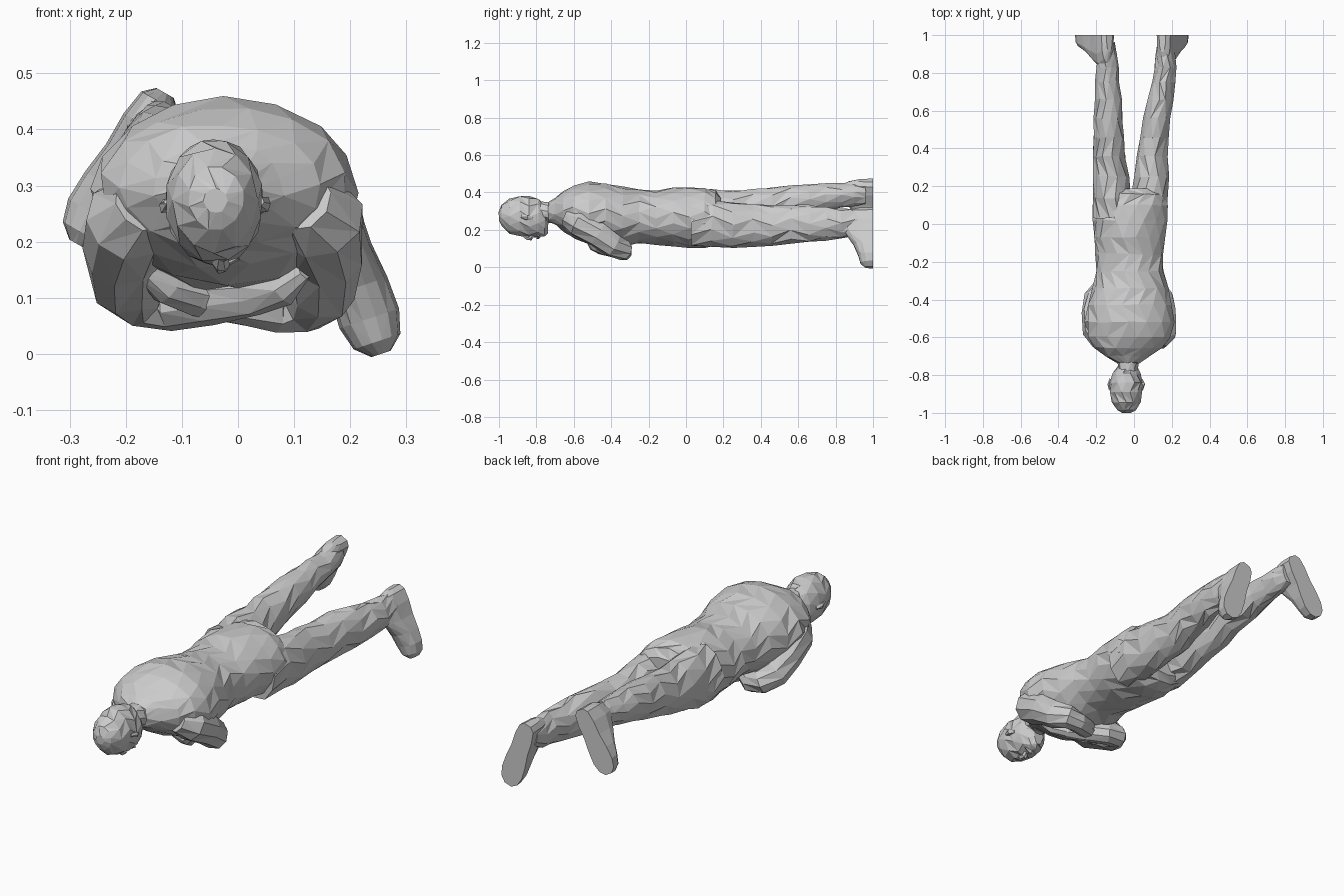
import bpy, bmesh, math, random
from mathutils import Vector

random.seed(4)


def skin(name, rings, jitter=0.004):
    """Bridge equal-sized point rings into a closed, faceted triangle mesh."""
    bm = bmesh.new()
    loops = []
    for ring in rings:
        loops.append([bm.verts.new(Vector(p) + Vector([random.uniform(-jitter, jitter)
                                                       for _ in range(3)])) for p in ring])
    n = len(loops[0])
    for a, b in zip(loops, loops[1:]):
        for i in range(n):
            j = (i + 1) % n
            if random.random() < 0.5:
                bm.faces.new((a[i], a[j], b[j]))
                bm.faces.new((a[i], b[j], b[i]))
            else:
                bm.faces.new((a[i], a[j], b[i]))
                bm.faces.new((a[j], b[j], b[i]))
    bm.faces.new(loops[0])
    bm.faces.new(loops[-1])
    bmesh.ops.recalc_face_normals(bm, faces=bm.faces)
    mesh = bpy.data.meshes.new(name)
    bm.to_mesh(mesh)
    bm.free()
    obj = bpy.data.objects.new(name, mesh)
    bpy.context.collection.objects.link(obj)
    return obj


def body(name, sections, sides=14, jitter=0.004):
    """Sections along y: (y, x min, x max, z min, z max)."""
    rings = []
    for k, (y, x0, x1, z0, z1) in enumerate(sections):
        ring = []
        for i in range(sides):
            a = 2 * math.pi * (i + 0.5 * (k % 2)) / sides
            ring.append(((x0 + x1) / 2 + (x1 - x0) / 2 * math.cos(a), y,
                         (z0 + z1) / 2 + (z1 - z0) / 2 * math.sin(a)))
        rings.append(ring)
    return skin(name, rings, jitter)


def limb(name, path, sides=9):
    """Tube along points (x, y, z, radius)."""
    pts = [Vector(p[:3]) for p in path]
    rings = []
    for k, p in enumerate(pts):
        t = pts[min(k + 1, len(pts) - 1)] - pts[max(k - 1, 0)]
        q = t.to_track_quat('Z', 'Y')
        r = path[k][3]
        rings.append([p + q @ Vector((r * math.cos(2 * math.pi * i / sides),
                                      r * math.sin(2 * math.pi * i / sides), 0))
                      for i in range(sides)])
    return skin(name, rings, 0.003)


def foot(name, heel, toe):
    """Shoe with a flat sole on y = 1, running from heel to toe in x and z."""
    h, t = Vector((heel[0], 0, heel[1])), Vector((toe[0], 0, toe[1]))
    side = (t - h).normalized().cross(Vector((0, 1, 0)))
    rings = []
    for s, w, up in ((0, .018, .09), (.06, .038, .15), (.22, .046, .18), (.42, .046, .15),
                     (.62, .054, .105), (.8, .056, .08), (.93, .044, .068), (1, .018, .045)):
        c = h.lerp(t, s)
        rings.append([c + side * (w * math.cos(math.pi * i / 7))
                      + Vector((0, 1 - up * math.sin(math.pi * i / 7) ** 0.7, 0))
                      for i in range(8)])
    return skin(name, rings, 0)


# Torso and hips, lying face down
body("torso", [
    (-.735, -.09, .03, .24, .35), (-.70, -.15, .08, .225, .375), (-.655, -.21, .15, .19, .41),
    (-.60, -.245, .195, .155, .44), (-.52, -.26, .215, .125, .457), (-.43, -.25, .205, .11, .45),
    (-.34, -.22, .18, .11, .432), (-.25, -.20, .158, .125, .415), (-.16, -.203, .155, .118, .412),
    (-.07, -.212, .165, .11, .425), (.02, -.218, .175, .105, .43), (.10, -.22, .182, .103, .424),
    (.16, -.205, .17, .115, .41), (.185, -.17, .14, .15, .37)], 16)

# Neck and head
body("neck", [(-.84, -.09, .02, .22, .355), (-.78, -.085, .02, .235, .35),
              (-.72, -.09, .03, .235, .352), (-.65, -.12, .06, .22, .37)], 10, .002)
body("head", [
    (-1, -.06, -.02, .25, .295), (-.985, -.09, .01, .22, .335), (-.945, -.118, .035, .18, .368),
    (-.89, -.13, .046, .162, .383), (-.84, -.13, .046, .158, .383), (-.79, -.115, .036, .158, .368),
    (-.755, -.09, .018, .165, .335), (-.738, -.06, -.01, .18, .27)], 12, .002)
limb("nose", [(-.03, -.88, .18, .008), (-.03, -.85, .16, .014), (-.03, -.83, .158, .016),
              (-.03, -.82, .17, .01)], 6)
limb("mouth", [(-.065, -.79, .172, .006), (-.03, -.79, .162, .012), (.0, -.79, .172, .006)], 6)
for s in (-1, 1):
    limb("ear", [(-.042 + s * .082, -.88, .27, .008), (-.042 + s * .087, -.85, .265, .014),
                 (-.042 + s * .08, -.82, .26, .007)], 6)

# Arms folded across the chest
limb("left_arm", [(-.17, -.63, .27, .055), (-.195, -.57, .24, .08), (-.205, -.47, .185, .075),
                  (-.195, -.39, .13, .068), (-.165, -.335, .10, .055), (-.12, -.34, .09, .05),
                  (-.05, -.39, .098, .045), (.03, -.45, .105, .037), (.08, -.49, .12, .032),
                  (.12, -.52, .15, .018)])
limb("right_arm", [(.115, -.63, .27, .055), (.145, -.57, .24, .08), (.155, -.47, .18, .073),
                   (.145, -.39, .118, .066), (.115, -.335, .092, .055), (.07, -.335, .085, .05),
                   (.0, -.36, .095, .045), (-.08, -.41, .105, .038), (-.13, -.45, .12, .032),
                   (-.17, -.48, .15, .018)])

# Legs, the left one raised higher
body("left_leg", [
    (.03, -.215, -.02, .15, .415), (.14, -.22, -.015, .14, .42), (.25, -.218, -.028, .165, .415),
    (.36, -.215, -.045, .195, .42), (.46, -.213, -.055, .225, .43), (.56, -.21, -.06, .255, .442),
    (.66, -.208, -.066, .28, .447), (.75, -.203, -.077, .30, .447), (.83, -.197, -.085, .32, .447),
    (.90, -.197, -.09, .325, .452), (.96, -.185, -.10, .345, .452)], 11, .005)
body("right_leg", [
    (.03, -.02, .175, .11, .37), (.14, -.012, .182, .105, .365), (.25, -.002, .183, .105, .35),
    (.36, .012, .182, .108, .335), (.46, .03, .182, .113, .335), (.56, .052, .192, .12, .34),
    (.66, .075, .207, .132, .335), (.75, .097, .217, .142, .325), (.83, .11, .22, .155, .312),
    (.90, .115, .215, .165, .31), (.96, .125, .205, .185, .305)], 11, .005)

# Feet with flat soles
foot("left_foot", (-.13, .465), (-.285, .195))
foot("right_foot", (.15, .315), (.255, .0))
